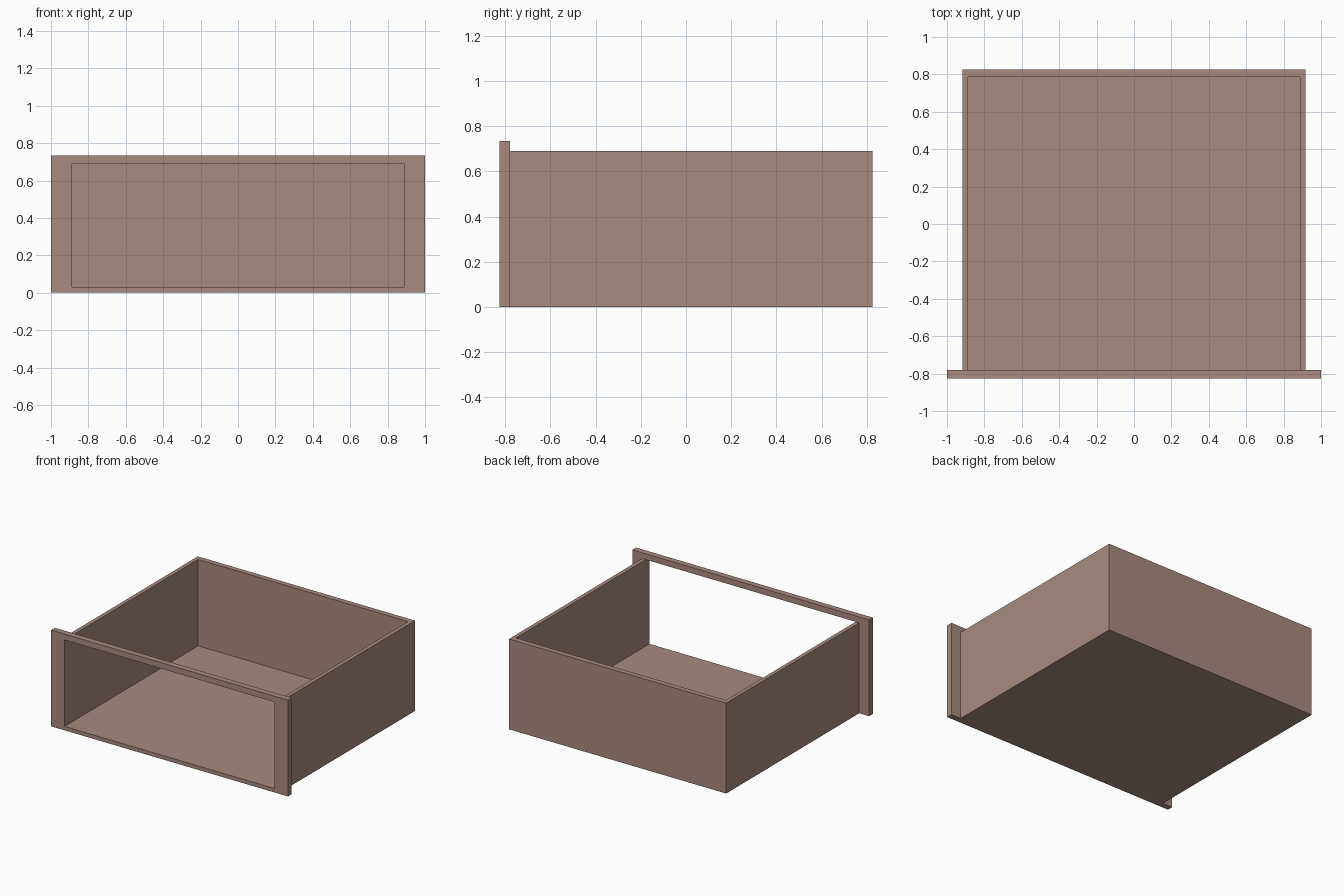
import bpy
import bmesh
from mathutils import Vector

if "Cube" in bpy.data.objects:
    bpy.data.objects.remove(bpy.data.objects["Cube"], do_unlink=True)

# Key sizes
FRAME_X, FRAME_TOP = 1.0, 0.735
BODY_X, BODY_TOP = 0.917, 0.69
INNER_X, FLOOR = 0.887, 0.03
FRONT, FRAME_BACK = -0.825, -0.78
INNER_BACK, BACK = 0.785, 0.825

wood = bpy.data.materials.new("dusty brown")
wood.use_nodes = True
colour = (0.385, 0.257, 0.216, 1.0)
wood.diffuse_color = colour
wood.node_tree.nodes["Principled BSDF"].inputs["Base Color"].default_value = colour


def extruded(name, points, faces, offset):
    """Make a flat outline from points and faces, then thicken it by offset."""
    bm = bmesh.new()
    verts = [bm.verts.new(p) for p in points]
    flat = [bm.faces.new([verts[i] for i in f]) for f in faces]
    result = bmesh.ops.extrude_face_region(bm, geom=flat, use_keep_orig=True)
    moved = [g for g in result["geom"] if isinstance(g, bmesh.types.BMVert)]
    bmesh.ops.translate(bm, verts=moved, vec=Vector(offset))
    bmesh.ops.recalc_face_normals(bm, faces=bm.faces)
    mesh = bpy.data.meshes.new(name)
    bm.to_mesh(mesh)
    bm.free()
    mesh.materials.append(wood)
    obj = bpy.data.objects.new(name, mesh)
    bpy.context.collection.objects.link(obj)
    return obj


def rectangle(half_x, low, high):
    return [(-half_x, low), (half_x, low), (half_x, high), (-half_x, high)]


# Front frame: rectangular ring around the open front
ring = rectangle(FRAME_X, 0, FRAME_TOP) + rectangle(INNER_X, FLOOR, BODY_TOP)
extruded("front_frame", [(x, FRONT, z) for x, z in ring],
         [(i, (i + 1) % 4, (i + 1) % 4 + 4, i + 4) for i in range(4)],
         (0, FRAME_BACK - FRONT, 0))

# Side and back walls: one U shape with square corners
u_shape = rectangle(BODY_X, FRAME_BACK, BACK) + rectangle(INNER_X, FRAME_BACK, INNER_BACK)
extruded("side_and_back_walls", [(x, y, 0) for x, y in u_shape],
         [(1, 2, 6, 5), (2, 3, 7, 6), (3, 0, 4, 7)], (0, 0, BODY_TOP))

# Bottom panel between the walls
extruded("bottom_panel", [(x, y, 0) for x, y in rectangle(INNER_X, FRAME_BACK, INNER_BACK)],
         [(0, 1, 2, 3)], (0, 0, FLOOR))
